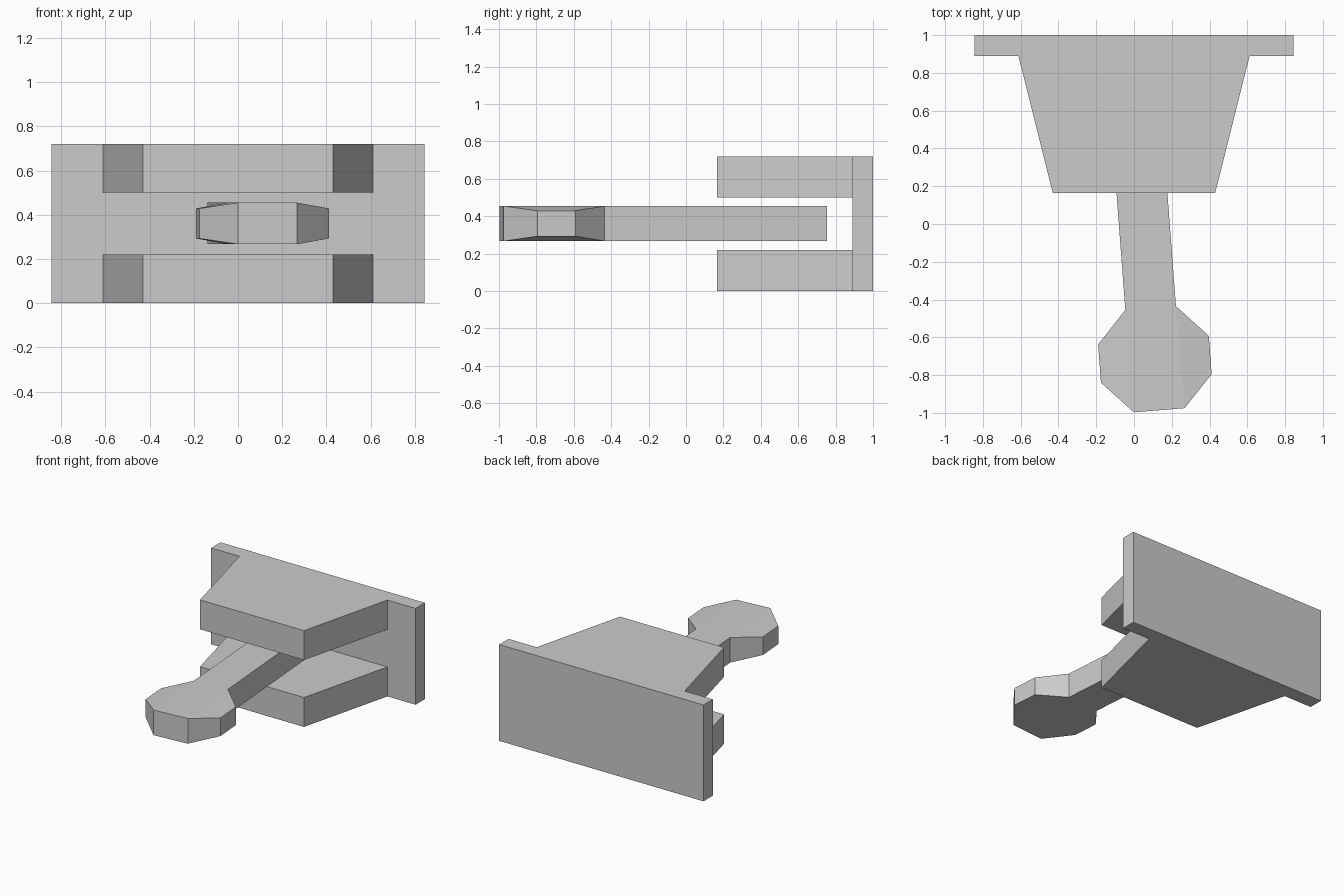
import bpy
import bmesh

if "Cube" in bpy.data.objects:
    bpy.data.objects.remove(bpy.data.objects["Cube"])


def make_object(name, verts, faces):
    mesh = bpy.data.meshes.new(name)
    mesh.from_pydata(verts, [], faces)
    bm = bmesh.new()
    bm.from_mesh(mesh)
    bmesh.ops.recalc_face_normals(bm, faces=bm.faces)
    bm.to_mesh(mesh)
    bm.free()
    obj = bpy.data.objects.new(name, mesh)
    bpy.context.collection.objects.link(obj)
    return obj


def slab(name, outline, z_mid, half_heights, caps):
    """Closed solid, mirrored about z_mid, from an outline seen from above."""
    n = len(outline)
    verts = [(x, y, z_mid + s * h)
             for s in (-1, 1) for (x, y), h in zip(outline, half_heights)]
    faces = [[i + k for i in cap] for k in (0, n) for cap in caps]
    faces += [(i, (i + 1) % n, (i + 1) % n + n, i + n) for i in range(n)]
    return make_object(name, verts, faces)


QUAD = [(0, 1, 2, 3)]

# Wall plate
slab("wall_plate", [(-0.845, 0.89), (0.845, 0.89), (0.845, 1), (-0.845, 1)],
     0.36, [0.36] * 4, QUAD)

# Upper and lower tapered housing plates
taper = [(-0.43, 0.165), (0.43, 0.165), (0.612, 0.89), (-0.612, 0.89)]
for name, z in (("lower_housing", 0.11), ("upper_housing", 0.61)):
    slab(name, taper, z, [0.11] * 4, QUAD)

# Lever: straight arm running into a knob with thinned sides
full, thin = 0.094, 0.068
lever = [
    (-0.137, 0.755, full), (-0.046, -0.455, full),
    (-0.19, -0.638, thin), (-0.175, -0.84, thin),
    (0.0, -0.997, full), (0.268, -0.975, full),
    (0.411, -0.795, thin), (0.396, -0.592, thin),
    (0.222, -0.435, full), (0.132, 0.755, full),
]
slab("lever", [(x, y) for x, y, h in lever], 0.361, [h for x, y, h in lever],
     [(0, 1, 8, 9), (1, 4, 5, 8), (1, 2, 3, 4), (5, 6, 7, 8)])
